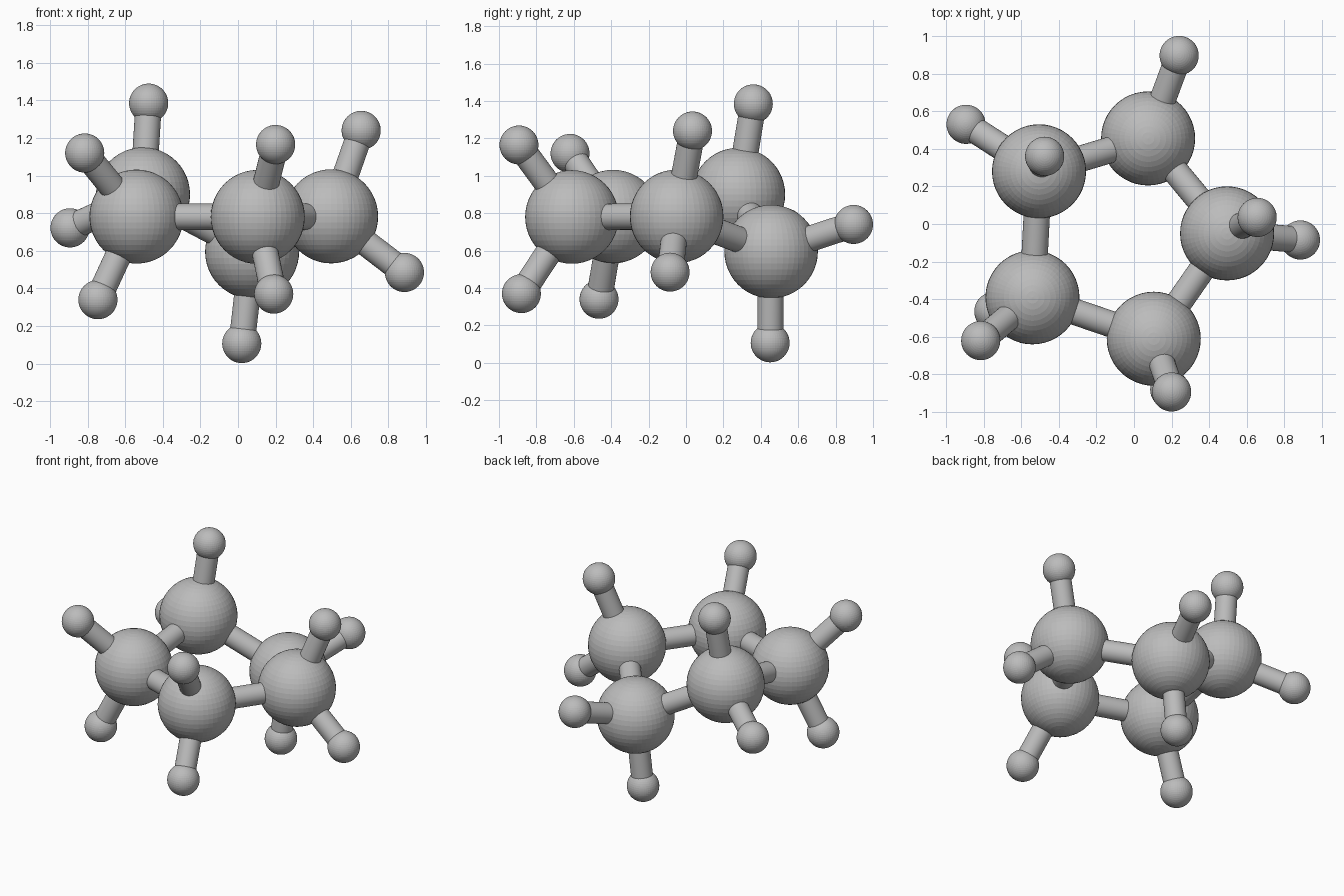
import bpy
from mathutils import Vector

cube = bpy.data.objects.get("Cube")
if cube:
    bpy.data.objects.remove(cube, do_unlink=True)

grey = bpy.data.materials.new("mid grey")
grey.use_nodes = True
colour = (0.5, 0.5, 0.5, 1)
grey.diffuse_color = colour
grey.node_tree.nodes["Principled BSDF"].inputs["Base Color"].default_value = colour

LARGE_RADIUS, SMALL_RADIUS, ROD_RADIUS = 0.25, 0.104, 0.07


def finish(name):
    obj = bpy.context.object
    obj.name = name
    obj.data.materials.append(grey)
    return obj


def ball(name, centre, radius):
    bpy.ops.mesh.primitive_uv_sphere_add(segments=48, ring_count=24,
                                         radius=radius, location=centre)
    finish(name)


def rod(name, start, end):
    a, b = Vector(start), Vector(end)
    bpy.ops.mesh.primitive_cylinder_add(vertices=32, radius=ROD_RADIUS,
                                        depth=(b - a).length, location=(a + b) / 2)
    obj = finish(name)
    obj.rotation_euler = (b - a).to_track_quat("Z", "Y").to_euler()
    bpy.ops.object.shade_smooth_by_angle()


# Puckered ring: each large ball with its two small outer balls
ring = [
    ((0.075, 0.455, 0.595), [(0.24, 0.896, 0.74), (0.02, 0.45, 0.107)]),
    ((-0.505, 0.28, 0.90), [(-0.475, 0.36, 1.385), (-0.893, 0.53, 0.722)]),
    ((-0.54, -0.39, 0.782), [(-0.815, -0.62, 1.12), (-0.745, -0.465, 0.34)]),
    ((0.105, -0.61, 0.78), [(0.20, -0.893, 1.165), (0.19, -0.88, 0.37)]),
    ((0.495, -0.05, 0.783), [(0.655, 0.035, 1.24), (0.885, -0.085, 0.485)]),
]

for i, (centre, outers) in enumerate(ring):
    ball(f"large_ball_{i + 1}", centre, LARGE_RADIUS)
    rod(f"ring_rod_{i + 1}", centre, ring[(i + 1) % len(ring)][0])
    for side, outer in zip("ab", outers):
        ball(f"small_ball_{i + 1}{side}", outer, SMALL_RADIUS)
        rod(f"outer_rod_{i + 1}{side}", centre, outer)
